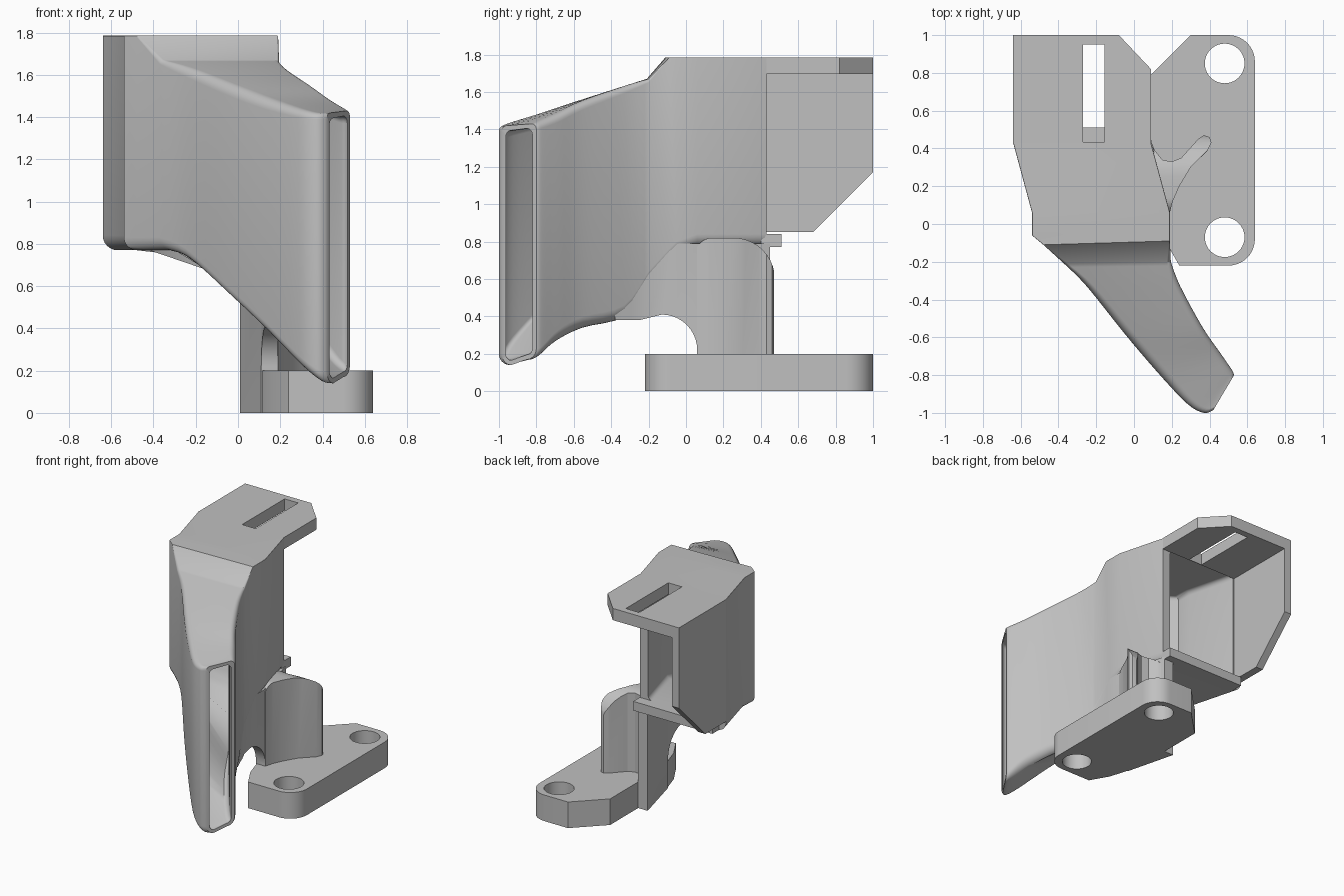
import bpy, bmesh, math
from mathutils import Vector

old = bpy.data.objects.get("Cube")
if old:
    bpy.data.objects.remove(old, do_unlink=True)

grey = bpy.data.materials.new("plain grey")
grey.use_nodes = True
COLOUR = (0.53, 0.53, 0.53, 1)
grey.diffuse_color = COLOUR
grey.node_tree.nodes["Principled BSDF"].inputs["Base Color"].default_value = COLOUR


def finish(name, bm):
    bmesh.ops.recalc_face_normals(bm, faces=bm.faces[:])
    me = bpy.data.meshes.new(name)
    bm.to_mesh(me)
    bm.free()
    me.materials.append(grey)
    ob = bpy.data.objects.new(name, me)
    bpy.context.collection.objects.link(ob)
    return ob


def prism(name, pts, axis, lo, hi):
    """Extrude a flat outline along x or z."""
    bm = bmesh.new()
    place = (lambda p, h: (h, *p)) if axis == "x" else (lambda p, h: (*p, h))
    low = [bm.verts.new(place(p, lo)) for p in pts]
    high = [bm.verts.new(place(p, hi)) for p in pts]
    bm.faces.new(low)
    bm.faces.new(high)
    bridge(bm, low, high)
    return finish(name, bm)


def bridge(bm, a, b):
    n = len(a)
    for i in range(n):
        j = (i + 1) % n
        bm.faces.new((a[i], a[j], b[j], b[i]))


def arc(cx, cy, r, start, end, n=10):
    return [(cx + r * math.cos(math.radians(start + (end - start) * i / n)),
             cy + r * math.sin(math.radians(start + (end - start) * i / n)))
            for i in range(n + 1)]


def combine(ob, tool, operation):
    mod = ob.modifiers.new("cut", "BOOLEAN")
    mod.object, mod.operation, mod.solver = tool, operation, "EXACT"
    bpy.context.view_layer.objects.active = ob
    bpy.ops.object.modifier_apply(modifier=mod.name)
    bpy.data.objects.remove(tool, do_unlink=True)


def smooth(ob, angle=32):
    bpy.ops.object.select_all(action="DESELECT")
    ob.select_set(True)
    bpy.context.view_layer.objects.active = ob
    bpy.ops.object.shade_smooth_by_angle(angle=math.radians(angle))


# Duct sections: left xy, right xy, bottom left/right z, top left/right z,
# bottom radius, top radius, wall
straight = [
    (-.64, .43, .09, .43, .77, .77, 1.785, 1.785, .07, .004, .07),
    (-.54, .06, .19, .06, .77, .77, 1.785, 1.785, .07, .004, .07),
    (-.54, -.06, .19, -.05, .77, .74, 1.785, 1.785, .06, .004, .07),
    (-.48, -.11, .19, -.09, .77, .70, 1.785, 1.785, .06, .004, .07),
]
curved = [
    (-.37, -.21, .195, -.2, .77, .58, 1.67, 1.67, .06, .02, .07),
    (-.25, -.33, .245, -.33, .72, .40, 1.632, 1.632, .06, .04, .06),
    (-.05, -.58, .365, -.55, .54, .34, 1.553, 1.555, .06, .05, .055),
    (.12, -.78, .455, -.68, .38, .27, 1.49, 1.49, .06, .05, .05),
    (.28, -.95, .51, -.76, .22, .19, 1.44, 1.45, .06, .04, .04),
    (.37, -1.0, .525, -.785, .15, .17, 1.42, 1.435, .06, .03, .03),
    (.42, -.985, .53, -.80, .14, .17, 1.42, 1.43, .06, .03, .025),
]


def spline(rows, steps=4):
    out = []
    for i in range(len(rows) - 1):
        a, b, c, d = (rows[max(0, min(len(rows) - 1, i + k))] for k in (-1, 0, 1, 2))
        for s in range(steps):
            t = s / steps
            out.append([q + .5 * t * (r - p + t * (2 * p - 5 * q + 4 * r - u
                        + t * (3 * (q - r) + u - p))) for p, q, r, u in zip(a, b, c, d)])
    return out + [rows[-1]]


def ring(bm, sec, inner):
    lx, ly, rx, ry, bl, br, tl, tr, rb, rt, wall = sec
    left, right = Vector((lx, ly)), Vector((rx, ry))
    width = (right - left).length
    along = (right - left) / width
    t = wall if inner else 0
    if inner:
        rb = rt = .035
    corners = [(t, bl + t, rb, 1, 1, 180), (width - t, br + t, rb, -1, 1, 270),
               (width - t, tr - t, rt, -1, -1, 0), (t, tl - t, rt, 1, -1, 90)]
    verts = []
    for s, z, r, ds, dz, start in corners:
        for u, w in arc(s + ds * r, z + dz * r, r, start, start + 90, 6):
            p = left + along * u
            verts.append(bm.verts.new((p.x, p.y, w)))
    return verts


# Hollow duct with open back and mouth
sections = straight + spline(curved)
bm = bmesh.new()
outer = [ring(bm, s, False) for s in sections]
inside = [ring(bm, s, True) for s in sections]
for rings in (outer, inside):
    for a, b in zip(rings, rings[1:]):
        bridge(bm, a, b)
bridge(bm, outer[0], inside[0])
bridge(bm, outer[-1], inside[-1])
smooth(finish("air_duct", bm))

# Roof plate with adjusting slot
roof = prism("roof_plate", [(-.64, .43), (.09, .43), (.09, .82), (-.08, 1), (-.64, 1)],
             "z", 1.695, 1.785)
combine(roof, prism("slot", [(-.27, .435), (-.155, .435), (-.155, .95), (-.27, .95)],
                    "z", 1.5, 2), "DIFFERENCE")

# Side cheek and bottom lip of the blower seat
prism("side_cheek", [(.43, .85), (.68, .85), (1, 1.17), (1, 1.70), (.43, 1.70)],
      "x", -.64, -.58)
prism("bottom_lip", [(.40, .77), (.51, .77), (.51, .84), (.40, .84)], "x", -.58, .09)

# Mounting base with two screw holes, its left edge parallel to the duct wall
outline = ([(.09, .79), (.09, .45), (.02, .45), (.11, .08), (.16, -.08), (.24, -.22)]
           + arc(.50, -.08, .14, 270, 360) + arc(.50, .86, .14, 0, 90) + [(.30, 1)])
base = prism("mounting_base", outline, "z", 0, .2)
for y in (-.07, .85):
    combine(base, prism("hole", arc(.48, y, .105, 0, 360, 40)[:-1], "z", -.1, .4),
            "DIFFERENCE")
smooth(base)

# Web continuing the duct wall down to the base, with a curved relief in front
plan = [(.09, .45), (.01, .45), (.11, .06), (.125, -.08), (.145, -.2), (.18, -.29),
        (.215, -.38), (.262, -.38), (.225, -.29), (.193, -.2), (.188, -.08), (.188, .06)]
web = prism("support_web", plan, "z", 0, .9)
side = [(.5, -.1), (.5, .79), (-.5, .79), (-.5, .38), (-.25, .38)]
side += arc(-.13, .22, .19, 90, 0) + [(.06, -.1)]
combine(web, prism("web_side", side, "x", -.2, .6), "INTERSECT")
smooth(web)

# Curved arm rising from the base
plan = [(.085, .45), (.11, .39), (.15, .34), (.20, .33), (.25, .35), (.34, .45),
        (.37, .47), (.40, .46), (.41, .43), (.39, .39), (.30, .30), (.24, .20),
        (.205, .12), (.19, .06), (.15, .06)]
arm = prism("support_arm", plan, "z", .15, .9)
side = [(.05, .1), (.475, .1)] + arc(.255, .6, .22, 0, 90) + arc(.14, .73, .09, 90, 180)
combine(arm, prism("arm_side", side, "x", -.1, .6), "INTERSECT")
smooth(arm, 25)
